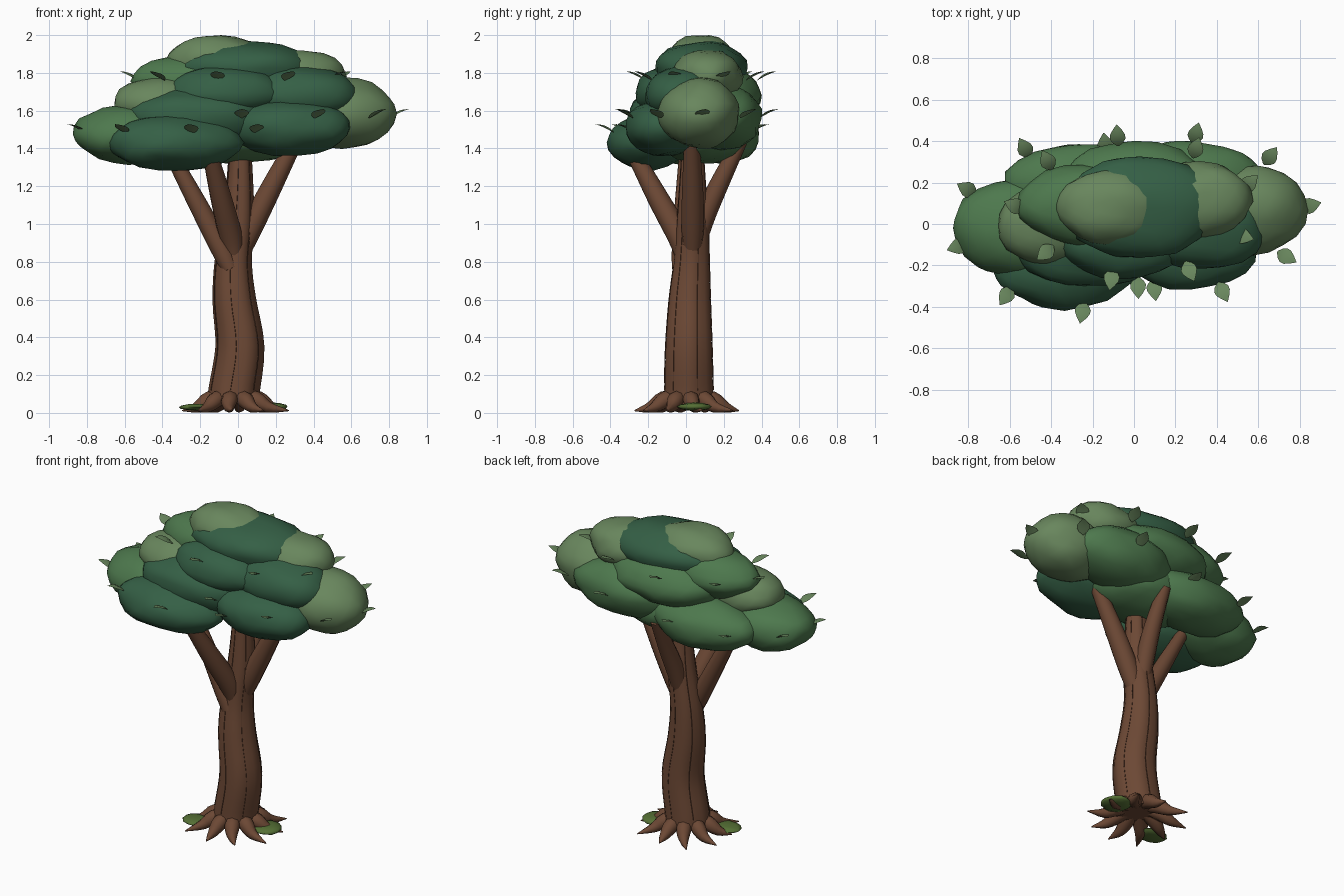
import bpy, bmesh, math
from mathutils import Vector, noise

if "Cube" in bpy.data.objects:
    bpy.data.objects.remove(bpy.data.objects["Cube"])


def material(name, rgb):
    m = bpy.data.materials.new(name)
    m.diffuse_color = (*rgb, 1)
    m.use_nodes = True
    m.node_tree.nodes["Principled BSDF"].inputs["Base Color"].default_value = m.diffuse_color
    return m


BARK = material("bark", (0.15, 0.065, 0.035))
SEAM = material("bark_seam", (0.11, 0.047, 0.026))
DARK = material("dark_green", (0.035, 0.115, 0.06))
MID = material("mid_green", (0.075, 0.19, 0.075))
LIGHT = material("light_green", (0.14, 0.24, 0.11))
MOSS = material("moss", (0.09, 0.16, 0.035))


def finish(bm, name, mat, angle=50):
    bmesh.ops.recalc_face_normals(bm, faces=bm.faces)
    me = bpy.data.meshes.new(name)
    bm.to_mesh(me)
    bm.free()
    me.materials.append(mat)
    ob = bpy.data.objects.new(name, me)
    bpy.context.collection.objects.link(ob)
    bpy.ops.object.select_all(action='DESELECT')
    ob.select_set(True)
    bpy.context.view_layer.objects.active = ob
    bpy.ops.object.shade_smooth_by_angle(angle=math.radians(angle))
    return ob


def smooth_path(points, steps):
    """Catmull-Rom through (x, y, z, radius) points."""
    p = [Vector(q) for q in points]
    p = [2 * p[0] - p[1]] + p + [2 * p[-1] - p[-2]]
    out = []
    for i in range(1, len(p) - 2):
        a, b, c, d = p[i - 1:i + 3]
        for s in range(steps):
            t = s / steps
            out.append(0.5 * (2 * b + (c - a) * t + (2 * a - 5 * b + 4 * c - d) * t * t
                              + (3 * b - a - 3 * c + d) * t ** 3))
    return out + [p[-2]]


def tube(name, points, mat, sides=12, steps=4, ridges=0, depth=0.0, ref=(0, 1, 0)):
    path = smooth_path(points, steps)
    bm = bmesh.new()
    rings = []
    for i, q in enumerate(path):
        tan = (path[min(i + 1, len(path) - 1)] - path[max(i - 1, 0)]).to_3d().normalized()
        u = Vector(ref).cross(tan).normalized()
        v = tan.cross(u)
        ring = []
        for k in range(sides):
            a = math.tau * k / sides
            r = q[3] * (1 + depth * math.cos(ridges * a))
            co = q.to_3d() + r * (u * math.cos(a) + v * math.sin(a))
            co.z = max(co.z, 0)
            ring.append(bm.verts.new(co))
        rings.append(ring)
    for a, b in zip(rings, rings[1:]):
        for k in range(sides):
            n = (k + 1) % sides
            bm.faces.new((a[k], a[n], b[n], b[k]))
    bm.faces.new(rings[0])
    bm.faces.new(rings[-1])
    return finish(bm, name, mat)


def blob(name, mat, centre, size, bump=0.09, subdiv=3):
    bm = bmesh.new()
    bmesh.ops.create_icosphere(bm, subdivisions=subdiv, radius=1)
    c, s = Vector(centre), Vector(size)
    for v in bm.verts:
        v.co *= 1 + bump * noise.noise(v.co * 1.8 + c * 7)
        v.co = c + v.co * s
    return finish(bm, name, mat, 60)


# Trunk with a gentle S bend and shallow ridges
trunk = [(-0.025, 0.015, 0.05, 0.135), (-0.02, 0.015, 0.12, 0.132), (0.01, 0.015, 0.35, 0.126),
         (-0.02, 0.02, 0.6, 0.112), (-0.025, 0.03, 0.8, 0.096), (0.0, 0.035, 1.02, 0.084),
         (0.01, 0.035, 1.25, 0.067), (0.01, 0.035, 1.42, 0.057)]
tube("trunk", trunk, BARK, sides=24, ridges=6, depth=0.03)

# Thin bark seams, almost flush with the trunk
for i in range(6):
    a = math.tau * (i + 0.35) / 6
    seam = [(x + r * math.cos(a), y + r * math.sin(a), z, 0.0022) for x, y, z, r in trunk[1:]]
    tube("bark_seam", seam, SEAM, sides=5)

# Branches
branches = {
    "left_branch": [(-0.04, -0.03, 0.76, 0.045), (-0.09, -0.02, 0.87, 0.055), (-0.21, -0.01, 1.1, 0.05), (-0.36, 0.0, 1.38, 0.036)],
    "front_branch": [(-0.02, -0.01, 0.84, 0.05), (-0.04, -0.04, 0.94, 0.062), (-0.09, -0.15, 1.14, 0.056), (-0.15, -0.28, 1.38, 0.04)],
    "right_branch": [(0.02, 0.035, 0.86, 0.05), (0.08, 0.035, 1.0, 0.06), (0.18, 0.035, 1.2, 0.055), (0.31, 0.03, 1.45, 0.04)],
    "back_branch": [(-0.01, 0.05, 0.88, 0.05), (0.0, 0.1, 1.04, 0.055), (0.01, 0.18, 1.22, 0.05), (0.01, 0.29, 1.44, 0.036)],
}
for name, pts in branches.items():
    tube(name, pts, BARK, ref=(1, 0, 0) if name in ("front_branch", "back_branch") else (0, 1, 0))

# Root flare
for i in range(10):
    a = math.tau * (i + 0.2) / 10
    reach = 0.29 + 0.02 * math.sin(i * 2.3)
    pts = []
    for d, z, r, bend in ((0.04, 0.09, 0.03, 0), (0.13, 0.07, 0.045, 0),
                          (0.2, 0.03, 0.03, 0.05), (reach, 0.012, 0.003, 0.14)):
        pts.append((-0.02 + d * math.cos(a + bend), 0.01 + d * math.sin(a + bend), z, r))
    tube("root", pts, BARK, sides=8, steps=3, ref=(0, 0, 1))

# Moss patches on the ground
blob("moss_left", MOSS, (-0.22, -0.1, 0.03), (0.095, 0.075, 0.018), 0.1, 2)
blob("moss_right", MOSS, (0.175, 0.045, 0.033), (0.09, 0.09, 0.022), 0.1, 2)

# Canopy clumps: material, centre, half sizes
clumps = [
    (DARK, (-0.335, -0.2, 1.43), (0.35, 0.21, 0.15)),
    (DARK, (0.27, -0.12, 1.51), (0.33, 0.2, 0.15)),
    (DARK, (-0.22, -0.11, 1.57), (0.36, 0.2, 0.155)),
    (DARK, (0.33, -0.02, 1.68), (0.32, 0.2, 0.155)),
    (DARK, (-0.06, -0.08, 1.695), (0.31, 0.19, 0.14)),
    (DARK, (0.03, 0.08, 1.825), (0.38, 0.25, 0.145)),
    (LIGHT, (-0.11, 0.08, 1.87), (0.26, 0.18, 0.132)),
    (LIGHT, (0.32, 0.11, 1.78), (0.25, 0.19, 0.145)),
    (LIGHT, (0.57, 0.07, 1.585), (0.26, 0.215, 0.19)),
    (LIGHT, (-0.4, -0.01, 1.635), (0.26, 0.19, 0.145)),
    (MID, (-0.58, -0.02, 1.475), (0.3, 0.235, 0.155)),
    (MID, (-0.22, 0.09, 1.755), (0.34, 0.2, 0.145)),
    (MID, (-0.27, 0.19, 1.475), (0.36, 0.2, 0.155)),
    (MID, (0.27, 0.19, 1.56), (0.36, 0.21, 0.17)),
    (MID, (0.0, 0.2, 1.68), (0.36, 0.2, 0.15)),
    (MID, (0.02, 0.08, 1.47), (0.34, 0.24, 0.15)),
]
for mat, c, s in clumps:
    blob("foliage_clump", mat, c, s)


def leaf(x, y, z):
    """Pointed leaf aimed outward and up from the canopy."""
    d = Vector((x, y * 2.6, 0)).normalized()
    d.z = 0.42
    d.normalize()
    side = Vector((0, 0, 1)).cross(d).normalized()
    up = d.cross(side)
    bm = bmesh.new()
    rows = []
    for t, w in ((-0.6, 0.004), (-0.42, 0.025), (-0.2, 0.038), (0.02, 0.036), (0.25, 0.022), (0.5, 0.001)):
        m = Vector((x, y, z)) + d * t * 0.105 - up * 0.03 * t * t
        rows.append([bm.verts.new(m + side * w * k + up * h) for k, h in
                     ((-1, 0), (0, 0.15 * w), (1, 0), (0, -0.15 * w))])
    for a, b in zip(rows, rows[1:]):
        for k in range(4):
            n = (k + 1) % 4
            bm.faces.new((a[k], a[n], b[n], b[k]))
    bm.faces.new(rows[0])
    bm.faces.new(rows[-1])
    finish(bm, "leaf", LIGHT)


# Loose leaves, grouped by height tier
tiers = {
    1.795: [(-0.58, 0.09), (-0.43, -0.14), (-0.11, -0.27), (0.27, -0.23), (0.53, -0.06),
            (0.56, 0.2), (0.3, 0.37), (-0.08, 0.43), (-0.42, 0.31)],
    1.595: [(0.02, -0.31), (0.43, -0.33), (0.74, -0.16), (0.855, 0.09), (0.66, 0.33), (0.3, 0.44)],
    1.515: [(-0.855, -0.11), (-0.62, -0.35), (-0.25, -0.43), (0.1, -0.32),
            (-0.14, 0.39), (-0.53, 0.37), (-0.81, 0.17)],
}
for z, spots in tiers.items():
    for x, y in spots:
        leaf(x, y, z)
